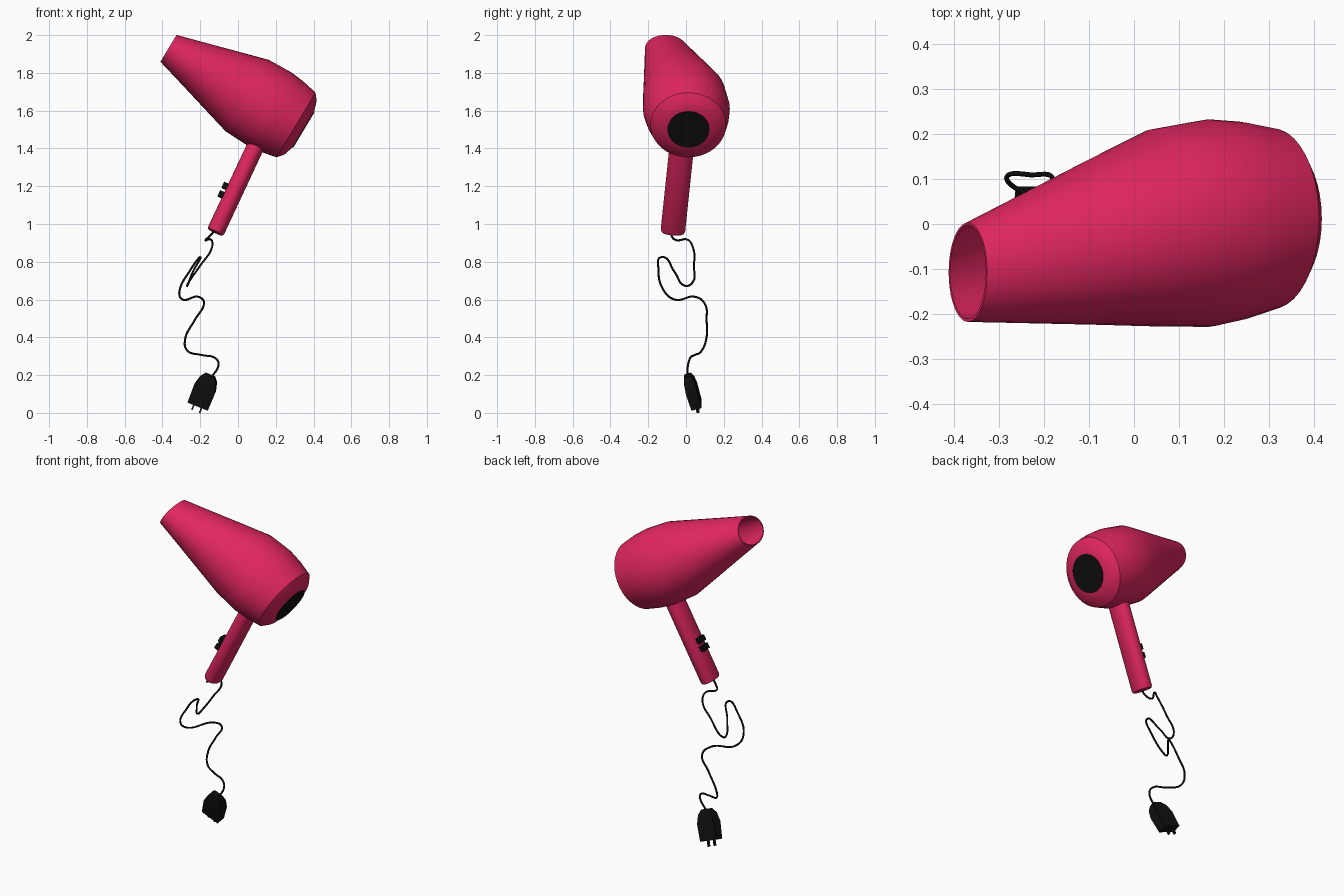
import bpy, bmesh, math
from mathutils import Vector as V

if "Cube" in bpy.data.objects:
    bpy.data.objects.remove(bpy.data.objects["Cube"])


def material(name, rgb):
    m = bpy.data.materials.new(name)
    m.diffuse_color = (*rgb, 1)
    m.use_nodes = True
    m.node_tree.nodes["Principled BSDF"].inputs["Base Color"].default_value = m.diffuse_color
    return m


PINK = material("raspberry_pink", (0.76, 0.02, 0.115))
BLACK = material("black", (0.005, 0.005, 0.005))


def finish(bm, name, mat, angle=35):
    bmesh.ops.recalc_face_normals(bm, faces=bm.faces)
    me = bpy.data.meshes.new(name)
    bm.to_mesh(me)
    bm.free()
    me.materials.append(mat)
    ob = bpy.data.objects.new(name, me)
    bpy.context.collection.objects.link(ob)
    bpy.ops.object.select_all(action='DESELECT')
    ob.select_set(True)
    bpy.context.view_layer.objects.active = ob
    bpy.ops.object.shade_smooth_by_angle(angle=math.radians(angle))
    return ob


def loft(name, rings, ax, ay, mat, sides=40, power=1.0, turn=0.0):
    """Closed tube through rings of (centre, radius along ax, radius along ay)."""
    bm = bmesh.new()
    loops = []
    for c, ra, rb in rings:
        loop = []
        for i in range(sides):
            a = 2 * math.pi * i / sides + turn
            ca, sa = math.cos(a), math.sin(a)
            ca = math.copysign(abs(ca) ** power, ca)
            sa = math.copysign(abs(sa) ** power, sa)
            loop.append(bm.verts.new(c + ax * ra * ca + ay * rb * sa))
        loops.append(loop)
    for p, q in zip(loops, loops[1:]):
        for i in range(sides):
            j = (i + 1) % sides
            bm.faces.new((p[i], p[j], q[j], q[i]))
    bm.faces.new(loops[0])
    bm.faces.new(loops[-1])
    return finish(bm, name, mat)


def box(name, centre, axes, halves, mat):
    """Oriented box."""
    x, y, z = axes
    return loft(name, [(centre + z * s * halves[2], halves[0] * math.sqrt(2), halves[1] * math.sqrt(2))
                       for s in (-1, 1)], x, y, mat, sides=4, turn=math.pi / 4)


# Body: tilted lofted shell, nozzle swung towards -y, with hollow nozzle
along = V((0.857, 0, -0.515))
lateral = V((0, 1, 0))
upward = V((0.515, 0, 0.857))
nozzle = V((-0.368, 0, 1.93))


def station(t, y, rl, rv):
    return (nozzle + along * t + lateral * y, rl, rv)


loft("body", [
    station(0.42, -0.02, 0.185, 0.18),
    station(0.00, -0.106, 0.104, 0.077),
    station(0.00, -0.107, 0.110, 0.083),
    station(0.16, -0.074, 0.146, 0.128),
    station(0.32, -0.041, 0.182, 0.174),
    station(0.486, -0.008, 0.219, 0.221),
    station(0.622, 0.002, 0.230, 0.226),
    station(0.70, 0.007, 0.220, 0.218),
    station(0.788, 0.012, 0.200, 0.200),
    station(0.816, 0.012, 0.165, 0.165),
    station(0.833, 0.013, 0.112, 0.112),
], lateral, upward, PINK)

# Rear air intake
loft("air_intake", [station(0.829, 0.013, 0.111, 0.111), station(0.837, 0.013, 0.111, 0.111)],
     lateral, upward, BLACK)

# Handle
h_up = V((0.469, 0.105, 1)).normalized()
h_side = (lateral - h_up * lateral.dot(h_up)).normalized()
h_front = h_side.cross(h_up)
base = V((-0.12, -0.07, 0.957))
loft("handle", [(base, 0.060, 0.042), (base + h_up * 0.012, 0.065, 0.047), (base + h_up * 0.62, 0.065, 0.046)],
     h_side, h_front, PINK, sides=32, power=0.9)

# Two switches on the nozzle side of the handle
if h_front.x > 0:
    h_front = -h_front
for i, h in enumerate((0.195, 0.245)):
    box(f"switch_{i + 1}", base + h_up * h + h_front * 0.053, (h_side, h_front, h_up),
        (0.026, 0.018, 0.016), BLACK)

# Power cord
path = [(-.12, -.082, .97), (-.15, -.075, .935), (-.172, -.056, .916), (-.14, .012, .915), (-.138, .037, .875),
        (-.2, .042, .78), (-.265, .03, .685), (-.268, -.005, .673), (-.24, -.06, .745), (-.2, -.128, .825),
        (-.25, -.146, .76), (-.31, -.116, .645), (-.297, -.066, .602), (-.204, .055, .613), (-.18, .098, .58),
        (-.23, .109, .49), (-.28, .107, .39), (-.27, .085, .332), (-.19, .045, .306), (-.12, .022, .29),
        (-.103, .012, .26), (-.142, .006, .185)]
cu = bpy.data.curves.new("power_cord", 'CURVE')
cu.dimensions = '3D'
cu.bevel_depth = 0.0055
cu.bevel_resolution = 2
cu.resolution_u = 8
cu.use_fill_caps = True
sp = cu.splines.new('BEZIER')
sp.bezier_points.add(len(path) - 1)
for p, co in zip(sp.bezier_points, path):
    p.co = co
    p.handle_left_type = p.handle_right_type = 'AUTO'
cu.materials.append(BLACK)
bpy.context.collection.objects.link(bpy.data.objects.new("power_cord", cu))

# Plug: flat block with tapered shoulders
p_up = V((0.36, -0.27, 0.90)).normalized()
p_wide = V((0.92, 0, -0.39))
p_wide = (p_wide - p_up * p_wide.dot(p_up)).normalized()
p_thick = p_up.cross(p_wide)
foot = V((-0.211, 0.056, 0.04))
k = math.sqrt(2)
loft("plug", [(foot + p_up * h, w * k, t * k) for h, w, t in
              ((0, .058, .028), (.10, .060, .031), (.15, .047, .027), (.178, .026, .018))],
     p_wide, p_thick, BLACK, sides=4, turn=math.pi / 4)

# Prongs
for i, s in enumerate((-1, 1)):
    box(f"prong_{i + 1}", foot + p_wide * s * 0.022 - p_up * 0.012, (p_wide, p_thick, p_up),
        (0.004, 0.008, 0.022), BLACK)
